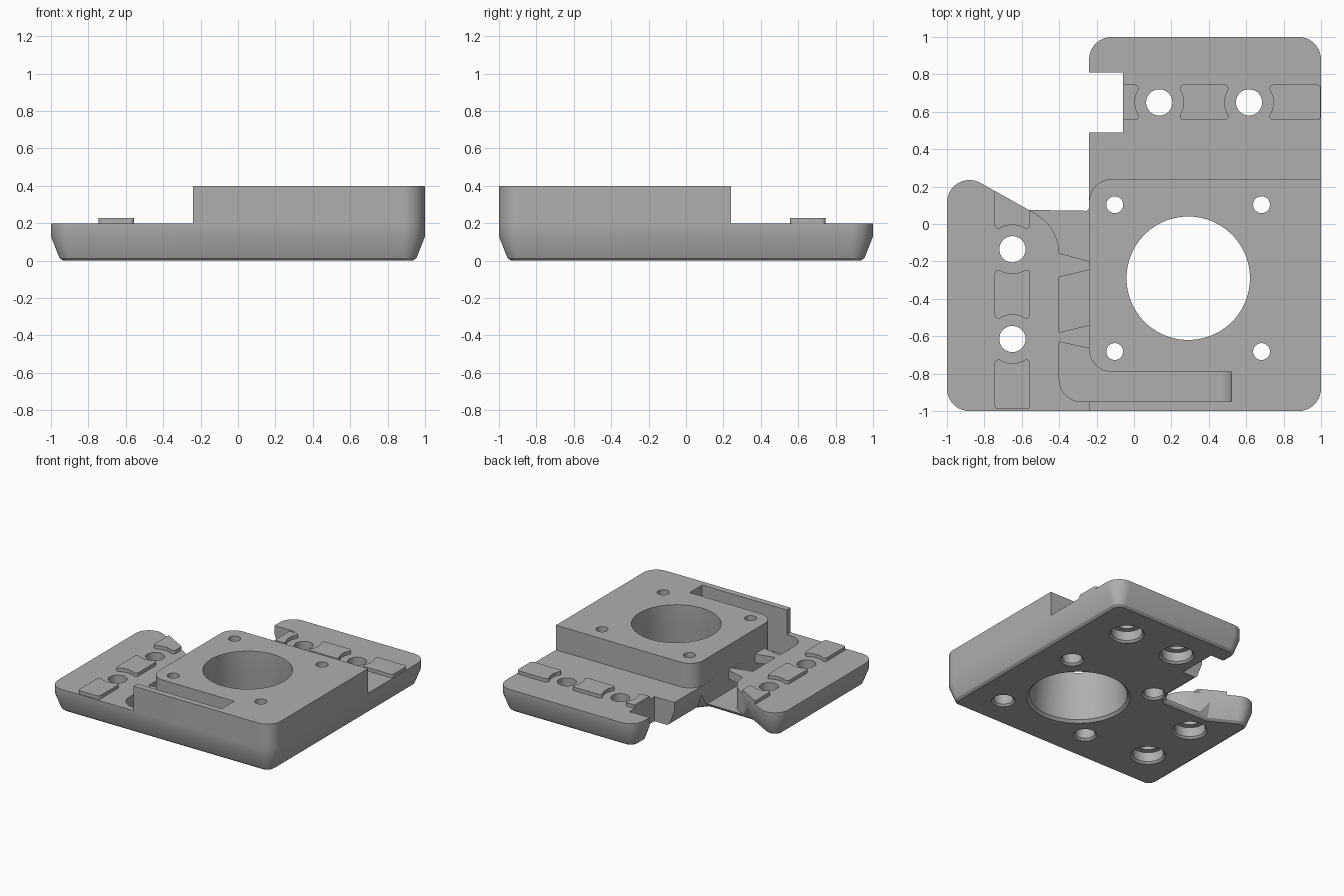
import bpy, bmesh, math
from mathutils import Vector

if "Cube" in bpy.data.objects:
    bpy.data.objects.remove(bpy.data.objects["Cube"])

grey = bpy.data.materials.new("plain grey")
grey.diffuse_color = (0.43, 0.43, 0.43, 1)
grey.use_nodes = True
grey.node_tree.nodes["Principled BSDF"].inputs["Base Color"].default_value = grey.diffuse_color


def inset(corners, d):
    """Move every side of a counter-clockwise corner list inward by d."""
    out = []
    for i, (x, y, r) in enumerate(corners):
        p = Vector((x, y))
        a = (p - Vector(corners[i - 1][:2])).normalized()
        b = (Vector(corners[(i + 1) % len(corners)][:2]) - p).normalized()
        n1, n2 = Vector((-a.y, a.x)), Vector((-b.y, b.x))
        q = p + (n1 + n2) * d / (1 + n1.dot(n2))
        out.append((q.x, q.y, max(r - d, 0.01) if r else 0))
    return out


def rounded(corners, seg=10):
    """Turn (x, y, radius) corners into an outline with arcs."""
    pts = []
    for i, (x, y, r) in enumerate(corners):
        p = Vector((x, y))
        if not r:
            pts.append((x, y))
            continue
        a = (p - Vector(corners[i - 1][:2])).normalized()
        b = (Vector(corners[(i + 1) % len(corners)][:2]) - p).normalized()
        turn = math.atan2(a.x * b.y - a.y * b.x, a.dot(b))
        s = 1 if turn > 0 else -1
        c = p - a * r * math.tan(abs(turn) / 2) + Vector((-a.y, a.x)) * r * s
        start = math.atan2(-a.x * s, a.y * s)
        for k in range(seg + 1):
            t = start + turn * k / seg
            pts.append((c.x + r * math.cos(t), c.y + r * math.sin(t)))
    return pts


def loft(name, levels):
    """Closed solid through outlines given as (points, z)."""
    bm = bmesh.new()
    rings = [[bm.verts.new((x, y, z)) for x, y in pts] for pts, z in levels]
    n = len(rings[0])
    for lo, hi in zip(rings, rings[1:]):
        for i in range(n):
            j = (i + 1) % n
            bm.faces.new((lo[i], lo[j], hi[j], hi[i]))
    bm.faces.new(rings[0][::-1])
    bm.faces.new(rings[-1])
    bmesh.ops.recalc_face_normals(bm, faces=bm.faces)
    me = bpy.data.meshes.new(name)
    bm.to_mesh(me)
    bm.free()
    me.materials.append(grey)
    ob = bpy.data.objects.new(name, me)
    bpy.context.collection.objects.link(ob)
    return ob


def prism(name, corners, z0, z1):
    pts = rounded(corners)
    return loft(name, [(pts, z0), (pts, z1)])


def rect(x0, y0, x1, y1, r=0):
    return [(x0, y0, r), (x1, y0, r), (x1, y1, r), (x0, y1, r)]


def turned(name, x, y, profile, seg=64):
    """Round solid from (radius, z) pairs."""
    ang = [2 * math.pi * i / seg for i in range(seg)]
    return loft(name, [([(x + r * math.cos(a), y + r * math.sin(a)) for a in ang], z)
                       for r, z in profile])


def cut(targets, cutter):
    cutter.hide_render = True
    for ob in targets:
        mod = ob.modifiers.new("cut", 'BOOLEAN')
        mod.operation, mod.solver, mod.object = 'DIFFERENCE', 'EXACT', cutter
        bpy.context.view_layer.objects.active = ob
        bpy.ops.object.modifier_apply(modifier=mod.name)
    bpy.data.objects.remove(cutter)


# L-shaped base plate with tapered lower edge
outline = [(-1, -1, .12), (1, -1, .12), (1, 1, .12), (-.24, 1, .12), (-.24, .145, 0),
           (-.27, .11, 0), (-.635, .1156, 0), (-1, .32, .12)]
base = loft("base_plate", [(rounded(inset(outline, d)), z) for d, z in
                           ((.065, 0), (.045, .015), (0, .13), (0, .2))])

# Raised motor block
block = prism("motor_block", [(-.24, -1, 0), (1, -1, .12), (1, .24, 0), (-.24, .24, .12)], .2, .4)

# Cable channel between the side arm and the block, and the notch in the back arm
channel = [(-.70, .152, 0), (-.40, -.016, .245), (-.40, -.95, .12), (.52, -.95, 0),
           (.52, -.79, 0), (-.2405, -.79, .12), (-.2405, .3, 0), (-.70, .3, 0)]
cut([base, block], prism("channel_cutter", channel, .03, .6))
cut([base], prism("notch_cutter", rect(-.4, .49, -.06, .81), -.1, .5))

# Motor opening and its four screw holes
cut([base, block], turned("opening_cutter", .29, -.29,
                          [(.40, -.02), (.36, .02), (.33, .38), (.33, .5)], 96))
for x in (-.103, .682):
    for y in (-.682, .103):
        cut([base, block], turned("screw_cutter", x, y, [(.108, -.02), (.073, .015), (.073, .18),
                                                         (.045, .18), (.045, .5)], 40))

# Rail screw holes, counterbored from below
rail_holes = [(.135, .65), (.615, .65), (-.65, -.135), (-.65, -.615)]
for x, y in rail_holes:
    cut([base], turned("rail_cutter", x, y, [(.15, -.02), (.115, .015), (.115, .09),
                                             (.07, .09), (.07, .5)]))

# Rail guide pads with hollowed ends around the holes
pads = []
for x0, x1, in ((.245, .505), (.725, .998)):
    pads.append(prism("back_rail_pad", rect(x0, .555, x1, .745, .02), .2, .228))
pads.append(prism("back_rail_end_pad", [(-.06, .555, 0), (.025, .555, .02), (.025, .745, .02),
                                        (-.06, .745, 0)], .2, .228))
for y0, y1 in ((-.505, -.245), (-.99, -.725)):
    pads.append(prism("side_rail_pad", rect(-.745, y0, -.555, y1, .02), .2, .228))
pads.append(prism("side_rail_end_pad", [(-.745, -.025, .02), (-.555, -.025, .02),
                                        (-.555, .071, 0), (-.745, .177, 0)], .2, .228))
for x, y in rail_holes:
    near = [p for p in pads if (p.name.startswith("back")) == (y > .5)]
    cut(near, turned("pad_cutter", x, y, [(.13, .1), (.13, .4)]))

# Tapered cable clips across the channel
clips = [prism("cable_clip", [(-.402, a, 0), (-.238, b, 0), (-.238, c, 0), (-.402, d, 0)], .13, .2)
         for a, b, c, d in ((-.285, -.245, -.2, -.155), (-.63, -.665, -.54, -.58))]

# Curved ramp at the closed end of the channel
arc = [(.44 + .08 * math.cos(t), .11 - .08 * math.sin(t))
       for t in [math.pi / 2 * i / 12 for i in range(13)]]
ramp = loft("channel_ramp", [([(.524, .02), (.524, .11)] + arc + [(.44, .02)], z)
                             for z in (.787, .953)])
ramp.rotation_euler.x = math.pi / 2

# Smooth round walls, keep sharp edges
bpy.ops.object.select_all(action='DESELECT')
for ob in [base, block, ramp] + pads + clips:
    ob.select_set(True)
bpy.context.view_layer.objects.active = base
bpy.ops.object.shade_smooth_by_angle(angle=math.radians(25))
